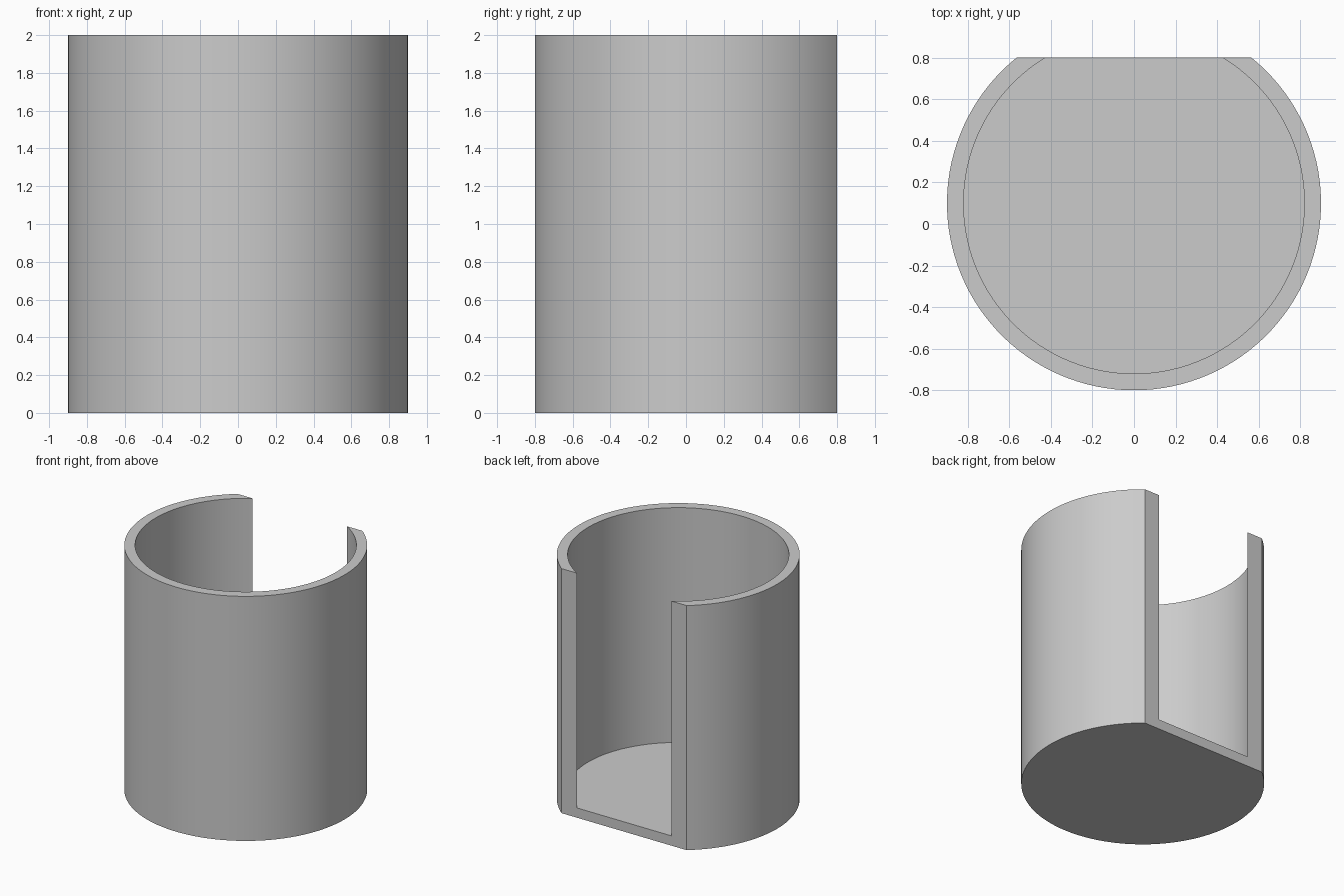
import bpy
import bmesh
from math import asin, cos, sin, pi, radians

OUTER, INNER = 0.9, 0.82        # wall radii
CENTRE_Y, CUT_Y = 0.1, 0.8      # cylinder axis and flat back plane
FLOOR, HEIGHT = 0.08, 2.0
STEPS = 96

cube = bpy.data.objects.get("Cube")
if cube:
    bpy.data.objects.remove(cube, do_unlink=True)


def arc(bm, radius, z):
    """Open arc round the front, ending on the flat back plane at both sides."""
    start = pi - asin((CUT_Y - CENTRE_Y) / radius)
    sweep = 3 * pi - 2 * start
    angles = [start + sweep * i / STEPS for i in range(STEPS + 1)]
    return [bm.verts.new((radius * cos(a), CENTRE_Y + radius * sin(a), z))
            for a in angles]


def bridge(bm, lower, upper):
    for i in range(STEPS):
        bm.faces.new((lower[i], lower[i + 1], upper[i + 1], upper[i]))


bm = bmesh.new()
out_low, out_top = arc(bm, OUTER, 0), arc(bm, OUTER, HEIGHT)
in_low, in_top = arc(bm, INNER, FLOOR), arc(bm, INNER, HEIGHT)

# Outer wall, rim, inner wall
bridge(bm, out_low, out_top)
bridge(bm, out_top, in_top)
bridge(bm, in_top, in_low)

# Underside, inside floor and U-shaped back cut
bm.faces.new(out_low[::-1])
bm.faces.new(in_low)
bm.faces.new((out_low[0], out_top[0], in_top[0], in_low[0],
              in_low[-1], in_top[-1], out_top[-1], out_low[-1]))
bmesh.ops.recalc_face_normals(bm, faces=bm.faces)

mesh = bpy.data.meshes.new("open_cylinder_holder")
bm.to_mesh(mesh)
bm.free()
holder = bpy.data.objects.new("open_cylinder_holder", mesh)
bpy.context.collection.objects.link(holder)

# Plain grey material
grey = bpy.data.materials.new("plain_grey")
grey.use_nodes = True
colour = (0.6, 0.6, 0.6, 1)
grey.diffuse_color = colour
grey.node_tree.nodes["Principled BSDF"].inputs["Base Color"].default_value = colour
mesh.materials.append(grey)

# Smooth walls with crisp rims and cut edges
bpy.ops.object.select_all(action="DESELECT")
holder.select_set(True)
bpy.context.view_layer.objects.active = holder
bpy.ops.object.shade_smooth_by_angle(angle=radians(30))
